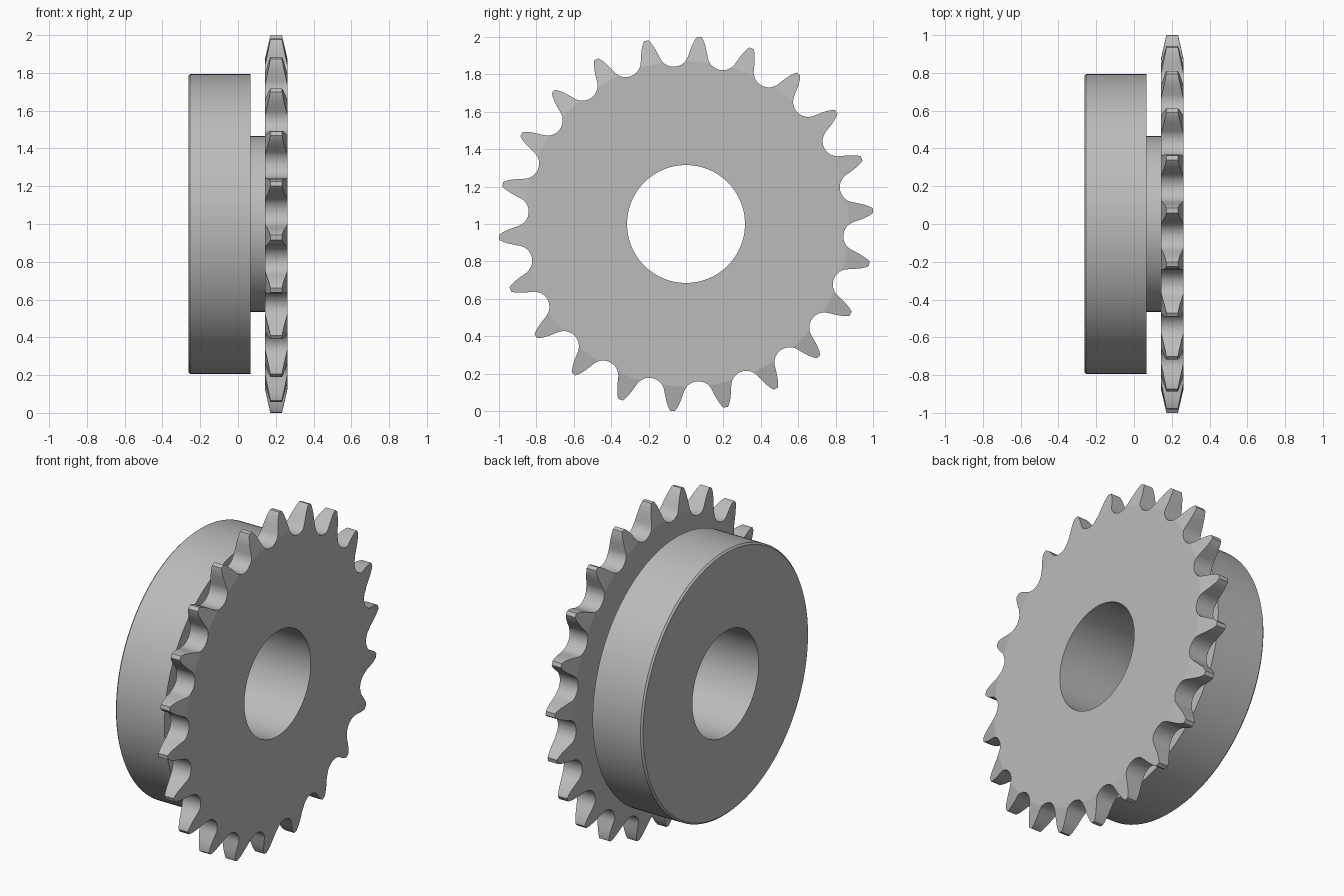
import bpy, bmesh
from math import sin, cos, pi, radians
from mathutils import Vector

cube = bpy.data.objects.get("Cube")
if cube:
    bpy.data.objects.remove(cube, do_unlink=True)

TEETH = 22
PITCH = 2 * pi / TEETH
PITCH_R, ROLLER_R = 0.924, 0.081   # roller centre circle and roller seat
SEGMENTS = 176
AXIS_Z = 1.0

steel = bpy.data.materials.new("plain steel grey")
steel.use_nodes = True
steel.diffuse_color = (0.5, 0.5, 0.5, 1)
steel.node_tree.nodes["Principled BSDF"].inputs["Base Color"].default_value = (0.5, 0.5, 0.5, 1)


def make_object(name, bm):
    bmesh.ops.recalc_face_normals(bm, faces=bm.faces)
    mesh = bpy.data.meshes.new(name)
    bm.to_mesh(mesh)
    bm.free()
    obj = bpy.data.objects.new(name, mesh)
    bpy.context.collection.objects.link(obj)
    mesh.materials.append(steel)
    obj.location.z = AXIS_Z
    return obj


def lathe(name, profile):
    """Revolve a closed (x, radius) profile about the x axis."""
    bm = bmesh.new()
    rings = []
    for i in range(SEGMENTS):
        t = 2 * pi * i / SEGMENTS
        rings.append([bm.verts.new((x, r * cos(t), r * sin(t))) for x, r in profile])
    for i in range(SEGMENTS):
        a, b = rings[i - 1], rings[i]
        for j in range(len(profile)):
            bm.faces.new((a[j - 1], a[j], b[j], b[j - 1]))
    return make_object(name, bm)


def tooth_outline():
    """One tooth as (sideways, radius) points, gullet to gullet."""
    cx, cy = PITCH_R * sin(PITCH / 2), PITCH_R * cos(PITCH / 2)
    steps = 11
    half = []
    for i in range(steps + 1):
        a = PITCH / 2 + (radians(75) - PITCH / 2) * i / steps
        half.append((cx - ROLLER_R * sin(a), cy - ROLLER_R * cos(a)))
    half += [(0.0435, 0.93), (0.035, 0.957), (0.027, 0.977), (0.02, 0.99), (0.012, 1.002)]
    return [(-s, r) for s, r in half] + half[:0:-1]


def tooth_prism(name, x0, x1):
    """Long bar with the toothed outline, used to trim the turned blank."""
    bm = bmesh.new()
    verts = []
    for k in range(TEETH):
        t = (k + 0.25) * PITCH
        for s, r in tooth_outline():
            verts.append(bm.verts.new((x0, r * cos(t) - s * sin(t), r * sin(t) + s * cos(t))))
    cap = bm.faces.new(verts)
    grown = bmesh.ops.extrude_face_region(bm, geom=[cap])
    moved = [v for v in grown["geom"] if isinstance(v, bmesh.types.BMVert)]
    bmesh.ops.translate(bm, verts=moved, vec=Vector((x1 - x0, 0, 0)))
    return make_object(name, bm)


# Turned blank: bore, wide hub, narrow neck and tapered tooth plate
sprocket = lathe("toothed_wheel_with_hub", [
    (-0.263, 0.315), (-0.263, 0.783), (-0.253, 0.793),   # hub with chamfered rim
    (0.066, 0.793), (0.066, 0.465),                      # hub shoulder
    (0.142, 0.465), (0.142, 0.87),                       # neck and plate back
    (0.173, 1.01), (0.231, 1.01),                        # tapered tooth tips
    (0.263, 0.87), (0.263, 0.315),                       # plate front
])

# Cut the teeth
cutter = tooth_prism("tooth_cutter", -0.5, 0.5)
cutter.hide_render = True
trim = sprocket.modifiers.new("teeth", "BOOLEAN")
trim.operation = "INTERSECT"
trim.solver = "EXACT"
trim.object = cutter

bpy.ops.object.select_all(action="DESELECT")
sprocket.select_set(True)
bpy.context.view_layer.objects.active = sprocket
bpy.ops.object.modifier_apply(modifier=trim.name)
bpy.data.objects.remove(cutter, do_unlink=True)

# Smooth round walls, crisp machined edges
bpy.ops.object.shade_smooth_by_angle(angle=radians(11))
